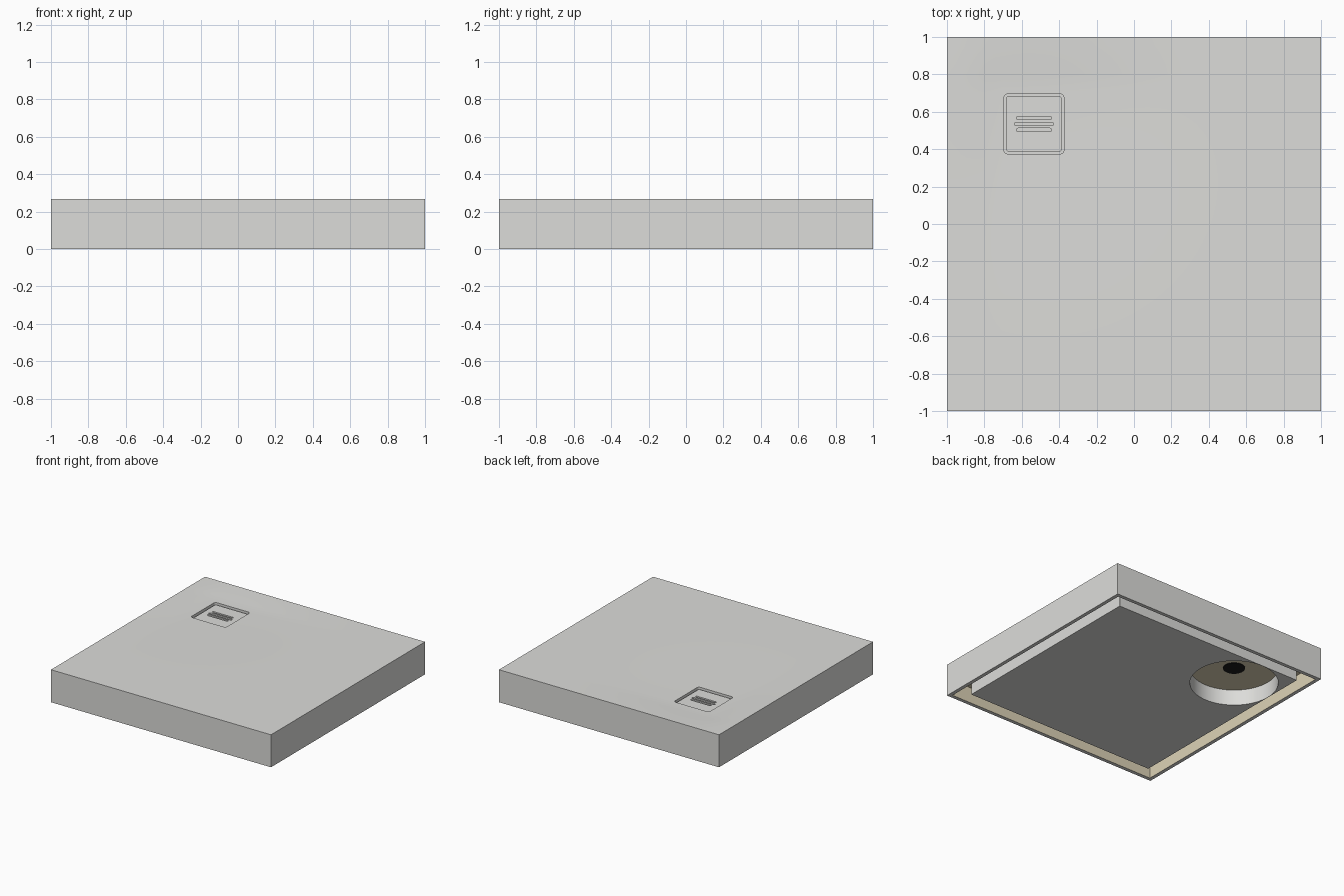
import bpy, bmesh, math

if "Cube" in bpy.data.objects:
    bpy.data.objects.remove(bpy.data.objects["Cube"], do_unlink=True)

H, WALL, CEIL = 0.267, 0.03, 0.13      # tray height, wall thickness, underside level
DX, DY = -0.535, 0.535                 # drain centre


def material(name, color):
    m = bpy.data.materials.new(name)
    m.use_nodes = True
    m.diffuse_color = (*color, 1)
    m.node_tree.nodes["Principled BSDF"].inputs["Base Color"].default_value = (*color, 1)
    return m


grey = material("stone grey", (0.72, 0.72, 0.70))
beige = material("beige backing", (0.72, 0.65, 0.47))
black = material("drain black", (0.01, 0.01, 0.01))


def make_object(name, bm, *mats):
    bmesh.ops.recalc_face_normals(bm, faces=bm.faces)
    mesh = bpy.data.meshes.new(name)
    bm.to_mesh(mesh)
    bm.free()
    for m in mats:
        mesh.materials.append(m)
    ob = bpy.data.objects.new(name, mesh)
    bpy.context.collection.objects.link(ob)
    return ob


def rounded_prism(name, cx, cy, hx, hy, r, z0, z1, mat, steps=6):
    """Upright prism over a rounded rectangle; r equal to the half size gives a disc."""
    bm = bmesh.new()
    ring = []
    for q, (sx, sy) in enumerate(((1, 1), (-1, 1), (-1, -1), (1, -1))):
        for i in range(steps + 1):
            a = math.pi / 2 * (q + i / steps)
            ring.append(bm.verts.new((cx + sx * (hx - r) + r * math.cos(a),
                                      cy + sy * (hy - r) + r * math.sin(a), z0)))
    bmesh.ops.remove_doubles(bm, verts=ring, dist=1e-5)
    face = bmesh.ops.contextual_create(bm, geom=bm.edges[:] + bm.verts[:])["faces"]
    out = bmesh.ops.extrude_face_region(bm, geom=face)["geom"]
    bmesh.ops.translate(bm, vec=(0, 0, z1 - z0),
                        verts=[v for v in out if isinstance(v, bmesh.types.BMVert)])
    return make_object(name, bm, mat)


def cut(target, cutter):
    mod = target.modifiers.new("cut", "BOOLEAN")
    mod.operation, mod.solver, mod.object = "DIFFERENCE", "EXACT", cutter
    cutter.hide_render = True
    bpy.ops.object.select_all(action="DESELECT")
    bpy.context.view_layer.objects.active = target
    target.select_set(True)
    bpy.ops.object.modifier_apply(modifier=mod.name)
    bpy.data.objects.remove(cutter, do_unlink=True)


def smooth(ob):
    bpy.ops.object.select_all(action="DESELECT")
    bpy.context.view_layer.objects.active = ob
    ob.select_set(True)
    bpy.ops.object.shade_smooth_by_angle(angle=math.radians(30))


# Tray shell: gently dished top, then walls, bottom rim and hollow underside
bm = bmesh.new()
bmesh.ops.create_grid(bm, x_segments=40, y_segments=40, size=1)
for v in bm.verts:
    x, y = v.co.x, v.co.y
    edge = min(1, 4 * (1 - abs(x))) * min(1, 4 * (1 - abs(y)))
    v.co.z = H - 0.012 * edge * math.exp(-2.5 * math.hypot(x - DX, y - DY) ** 2)


def next_loop(edges, scale, z):
    new = bmesh.ops.extrude_edge_only(bm, edges=edges)["geom"]
    for v in (g for g in new if isinstance(g, bmesh.types.BMVert)):
        v.co = (v.co.x * scale, v.co.y * scale, z)
    return ([g for g in new if isinstance(g, bmesh.types.BMEdge)],
            [g for g in new if isinstance(g, bmesh.types.BMFace)])


loop = [e for e in bm.edges if e.is_boundary]
loop, _ = next_loop(loop, 1, 0)
loop, _ = next_loop(loop, 1 - WALL, 0)
loop, inner = next_loop(loop, 1, CEIL)
inner += bmesh.ops.contextual_create(bm, geom=loop)["faces"]
for f in inner:
    f.material_index = 1
shell = make_object("tray_shell", bm, grey, beige)
cut(shell, rounded_prism("pocket_cutter", DX, DY, 0.16, 0.16, 0.02, 0.215, 0.4, grey))
smooth(shell)

# Support block under the tray with a round opening for the drain
block = rounded_prism("support_block", 0, 0, 0.87, 0.87, 0.0005, 0, CEIL, grey, 1)
cut(block, rounded_prism("opening_cutter", DX, DY, 0.333, 0.333, 0.333, -0.1, 0.3, grey, 16))
smooth(block)

# Drain outlet on the underside
rounded_prism("drain_outlet", DX, DY, 0.083, 0.083, 0.083, CEIL - 0.003, CEIL + 0.003, black, 10)

# Drain cover with three rounded slots
cover = rounded_prism("drain_cover", DX, DY, 0.148, 0.148, 0.012, 0.215, 0.243, grey)
for k, half in ((-1, 0.094), (0, 0.105), (1, 0.094)):
    cut(cover, rounded_prism("slot_cutter", DX, DY + k * 0.032, half, 0.009, 0.009,
                             0.228, 0.3, grey))
smooth(cover)
